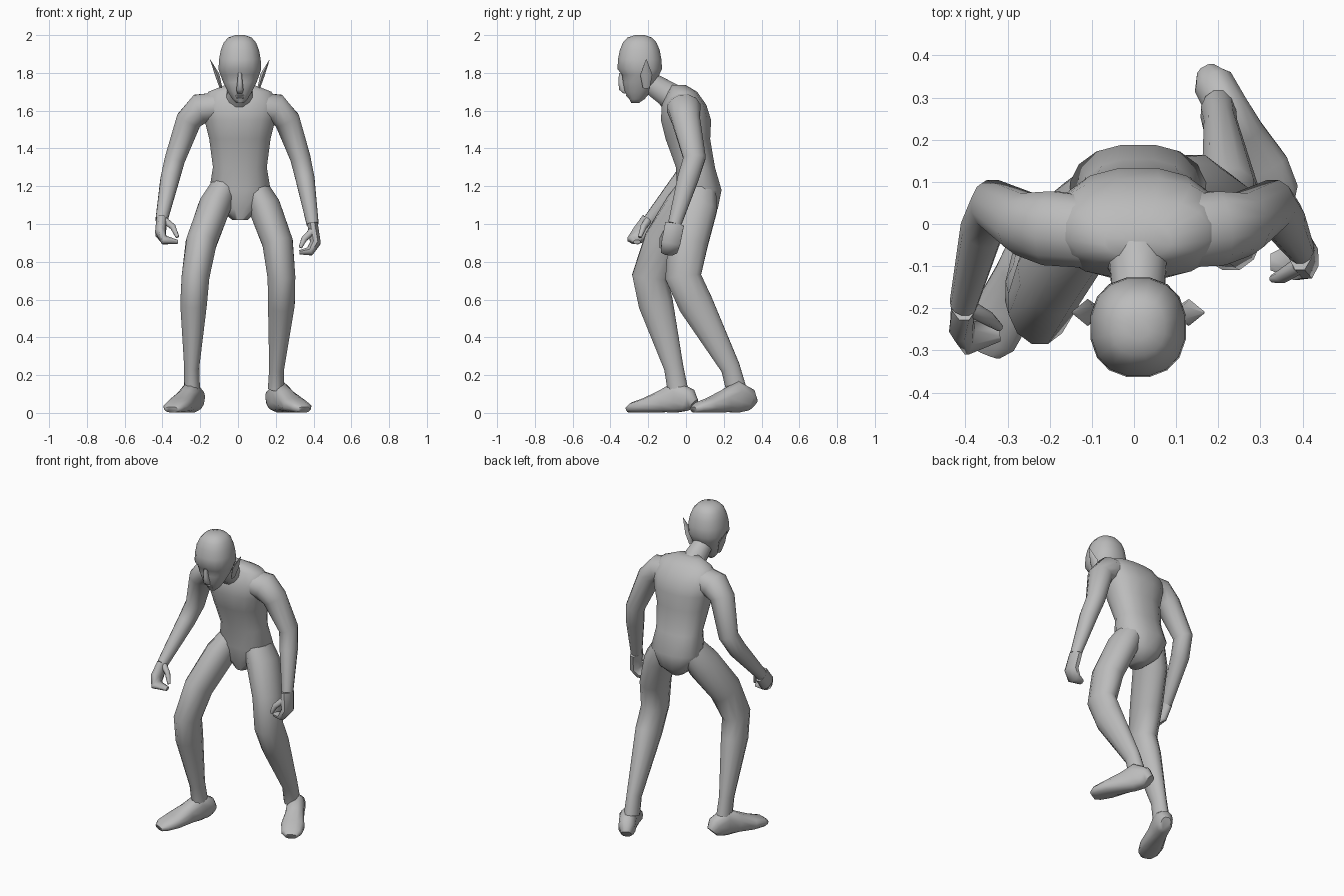
import bpy, bmesh, math
from mathutils import Vector

cube = bpy.data.objects.get("Cube")
if cube:
    bpy.data.objects.remove(cube, do_unlink=True)

# One plain skin colour
grey = (.5, .5, .5, 1)
skin = bpy.data.materials.new("grey_skin")
skin.use_nodes = True
skin.diffuse_color = grey
skin.node_tree.nodes["Principled BSDF"].inputs["Base Color"].default_value = grey

SIDE, BACK, UP = Vector((1, 0, 0)), Vector((0, 1, 0)), Vector((0, 0, 1))
MIDDLE = .01


def squash(value, power):
    return math.copysign(abs(value) ** (2 / power), value)


def make_object(name, bm):
    """Turn a finished bmesh into a smooth shaded skin-coloured object."""
    bmesh.ops.recalc_face_normals(bm, faces=bm.faces)
    mesh = bpy.data.meshes.new(name)
    bm.to_mesh(mesh)
    bm.free()
    mesh.materials.append(skin)
    obj = bpy.data.objects.new(name, mesh)
    bpy.context.collection.objects.link(obj)
    bpy.ops.object.select_all(action="DESELECT")
    obj.select_set(True)
    bpy.context.view_layer.objects.active = obj
    bpy.ops.object.shade_smooth_by_angle(angle=math.radians(60))


def loft(name, centres, widths, depths, ref=BACK, sides=12, power=2, level=False):
    """Skin oval rings along a path; depth runs along ref and width across it."""
    bm = bmesh.new()
    loops = []
    last = len(centres) - 1
    for i, (centre, width, depth) in enumerate(zip(centres, widths, depths)):
        path = centres[min(i + 1, last)] - centres[max(i - 1, 0)]
        along = UP if level else path.normalized()
        v = (ref - along * ref.dot(along)).normalized()
        u = v.cross(along)
        loop = []
        for k in range(sides):
            angle = math.tau * (k + .5) / sides
            across = u * width * squash(math.cos(angle), power)
            deep = v * depth * squash(math.sin(angle), power)
            loop.append(bm.verts.new(centre + across + deep))
        loops.append(loop)
    for low, high in zip(loops, loops[1:]):
        for k in range(sides):
            n = (k + 1) % sides
            bm.faces.new((low[k], low[n], high[n], high[k]))
    bm.faces.new(loops[0])
    bm.faces.new(loops[-1])
    make_object(name, bm)


def stack(name, rings, sides=16, power=2.3):
    """Loft level rings given as height, depth position, half width, half depth."""
    centres = [Vector((MIDDLE, y, z)) for z, y, width, depth in rings]
    widths = [ring[2] for ring in rings]
    depths = [ring[3] for ring in rings]
    loft(name, centres, widths, depths, sides=sides, power=power, level=True)


def limb(name, points, radii, oval=1, ref=BACK, sides=12):
    """Loft a tapering limb through its joints, deeper than wide by the oval factor."""
    centres = [Vector(point) for point in points]
    loft(name, centres, radii, [r * oval for r in radii], ref=ref, sides=sides)


# Torso, from crotch to base of neck
stack("torso", [
    (1.02, .05, .04, .06), (1.08, .07, .11, .1), (1.18, .07, .165, .12),
    (1.3, .05, .145, .105), (1.45, .01, .165, .12), (1.55, 0, .19, .135),
    (1.63, -.01, .21, .12), (1.7, -.02, .17, .08), (1.735, -.04, .08, .04)])

# Head: narrow jaw, then a rounded cranium
jaw = [(1.64, -.27, .02, .02), (1.66, -.26, .04, .04), (1.7, -.255, .065, .07),
       (1.75, -.245, .09, .09), (1.79, -.24, .105, .1)]
cranium = []
for step in range(6):
    lift = math.radians(step * 17)
    spread = math.cos(lift) ** .6
    cranium.append((1.82 + .18 * math.sin(lift), -.245, .115 * spread, .12 * spread))
stack("head", jaw + cranium)

# Nose, lips and neck
stack("nose", [(1.8, -.345, .01, .01), (1.75, -.34, .015, .02),
               (1.71, -.33, .02, .025), (1.69, -.32, .015, .01)], sides=8)
stack("lips", [(1.69, -.3, .02, .015), (1.68, -.3, .025, .02), (1.665, -.295, .02, .01)], sides=8)
limb("neck", [(0, -.04, 1.64), (MIDDLE, -.1, 1.69), (MIDDLE, -.19, 1.75), (MIDDLE, -.21, 1.8)],
     (.09, .07, .06, .05), ref=SIDE)

# Pointed ears
for side, label in ((1, "left"), (-1, "right")):
    limb(label + "_ear",
         [(MIDDLE + side * out, -.21, z)
          for out, z in ((.1, 1.72), (.12, 1.79), (.157, 1.87))],
         (.008, .014, .001), oval=2.3, sides=6)

# Arms, from inside the shoulder to the wrist
left_wrist, right_wrist = (.395, -.06, 1), (-.405, -.19, 1.02)
arm_radii = (.08, .083, .07, .056, .052, .033)
limb("left_arm", [(.1, -.02, 1.62), (.2, -.01, 1.61), (.26, 0, 1.55), (.33, .045, 1.35),
                  (.355, .01, 1.24), left_wrist], arm_radii, oval=1.1)
limb("right_arm", [(-.1, -.02, 1.62), (-.2, -.01, 1.61), (-.26, 0, 1.55), (-.335, .045, 1.34),
                   (-.36, -.01, 1.24), right_wrist], arm_radii, oval=1.1)

# Hands with curled fingers, and thumbs
hand_radii = (.03, .03, .026, .012)
limb("left_hand", [left_wrist, (.41, -.08, .9), (.38, -.09, .855), (.325, -.09, .85)],
     hand_radii, oval=1.8, sides=8)
limb("right_hand", [right_wrist, (-.41, -.24, .95), (-.39, -.27, .915), (-.32, -.26, .905)],
     hand_radii, oval=1.7, sides=8)
thumb_radii = (.02, .017, .01)
limb("left_thumb", [(.39, -.1, .96), (.35, -.125, .92), (.33, -.13, .875)], thumb_radii, sides=8)
limb("right_thumb", [(-.39, -.2, 1.02), (-.345, -.225, .985), (-.32, -.245, .93)],
     thumb_radii, sides=8)

# Legs, from inside the hip through the knee to the ankle
leg_radii = (.075, .088, .084, .076, .073, .041, .043)
limb("left_leg", [(.095, .065, 1.18), (.14, .055, 1.09), (.21, .01, .9), (.23, -.015, .72),
                  (.23, .05, .58), (.205, .235, .24), (.2, .265, .13)], leg_radii, oval=1.3)
limb("right_leg", [(-.08, .05, 1.18), (-.125, 0, 1.09), (-.195, -.12, .9), (-.225, -.19, .72),
                   (-.235, -.16, .58), (-.245, -.065, .24), (-.243, -.045, .13)],
     leg_radii, oval=1.3)

# Feet, each ring a share of the way from heel to toe
share = (0, .07, .25, .45, .72, .92, 1)
half_width = (.03, .05, .052, .056, .07, .06, .035)
half_height = (.04, .065, .085, .062, .04, .028, .017)
for label, heel, toe in (("left", (.18, .35, 0), (.35, .04, 0)),
                         ("right", (-.213, .035, 0), (-.35, -.305, 0))):
    centres = [Vector(heel).lerp(Vector(toe), s) + UP * tall
               for s, tall in zip(share, half_height)]
    loft(label + "_foot", centres, half_width, half_height, ref=UP, power=2.5)
